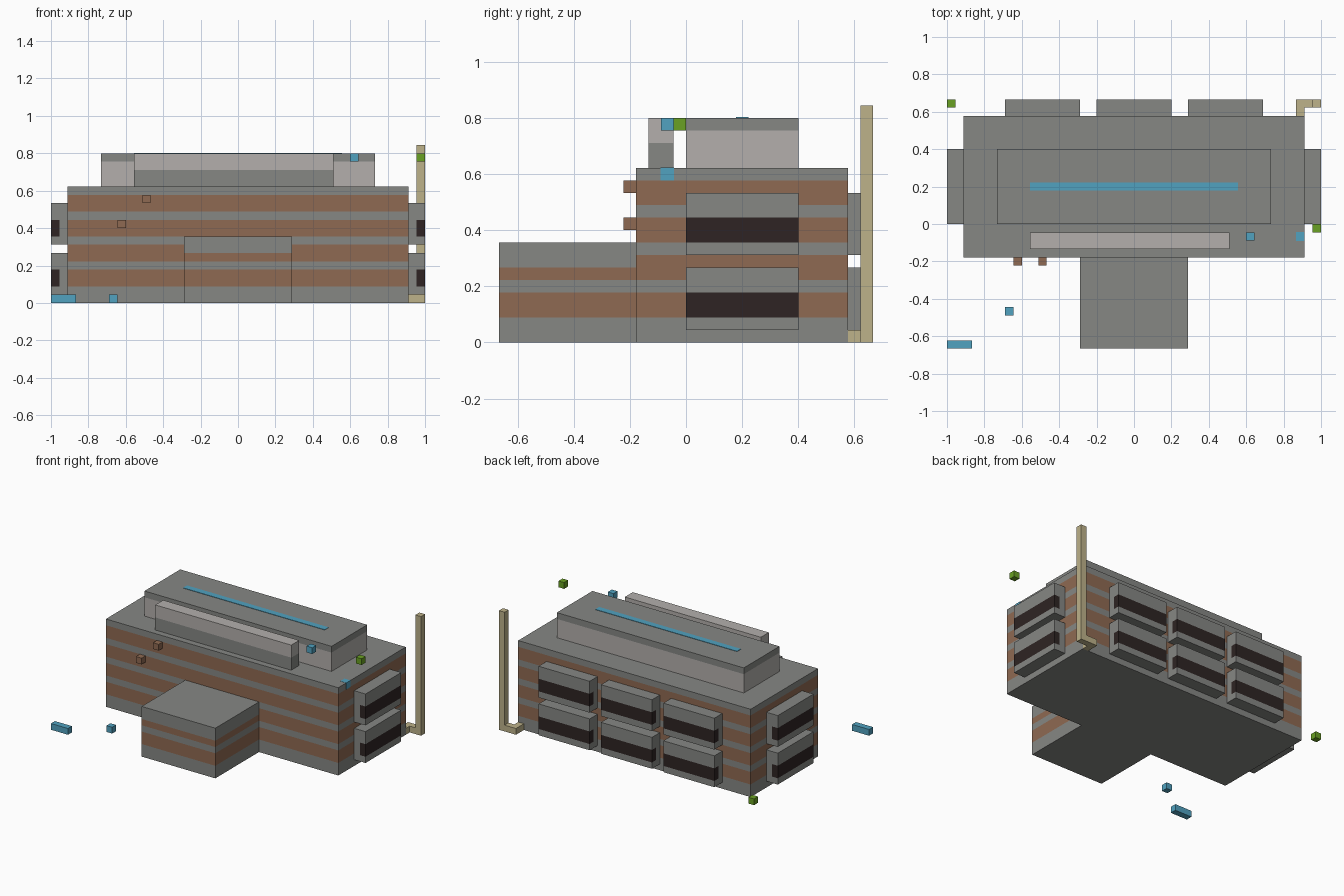
import bpy
import bmesh
from mathutils import Vector

cube = bpy.data.objects.get("Cube")
if cube:
    bpy.data.objects.remove(cube, do_unlink=True)

# The building sits on a block grid, 45 wide, 30 deep and 19 high
U = 2 / 45
ORIGIN = Vector((-1, -15 * U, 0))


def material(name, rgb):
    linear = [((c / 255 + 0.055) / 1.055) ** 2.4 for c in rgb] + [1]
    mat = bpy.data.materials.new(name)
    mat.use_nodes = True
    mat.diffuse_color = linear
    mat.node_tree.nodes["Principled BSDF"].inputs["Base Color"].default_value = linear
    return mat


GREY = material("concrete grey", (134, 135, 132))
BROWN = material("brick brown", (143, 106, 82))
LIGHT = material("pale grey", (179, 175, 172))
DARK = material("dark glass", (46, 36, 35))
BLUE = material("blue", (81, 162, 192))
GREEN = material("green", (106, 161, 35))
TAN = material("tan", (189, 178, 138))


def block(name, x, y, z, base, band=None, bands=(), skin=None):
    """Box between grid lines; bands of height take a second material,
    limited to the outer side of the skin plane (axis, position, sign)."""
    bm = bmesh.new()
    bmesh.ops.create_cube(bm, size=1)
    for v in bm.verts:
        v.co = [r[0] if c < 0 else r[1] for c, r in zip(v.co, (x, y, z))]

    cuts = [(2, h) for pair in bands for h in pair]
    if skin:
        cuts.append(skin[:2])
    for axis, pos in cuts:
        co, no = Vector(), Vector()
        co[axis], no[axis] = pos, 1
        bmesh.ops.bisect_plane(bm, geom=bm.verts[:] + bm.edges[:] + bm.faces[:],
                               plane_co=co, plane_no=no)

    for f in bm.faces:
        c = f.calc_center_median()
        outer = not skin or (c[skin[0]] - skin[1]) * skin[2] > 0
        f.material_index = int(outer and any(a < c.z < b for a, b in bands))
    for v in bm.verts:
        v.co = v.co * U + ORIGIN
    bmesh.ops.recalc_face_normals(bm, faces=bm.faces[:])

    mesh = bpy.data.meshes.new(name)
    bm.to_mesh(mesh)
    bm.free()
    mesh.materials.append(base)
    if band:
        mesh.materials.append(band)
    obj = bpy.data.objects.new(name, mesh)
    bpy.context.collection.objects.link(obj)
    return obj


def small_cube(name, x, y, z, mat, grow=0):
    block(name, *((c - grow, c + 1 + grow) for c in (x, y, z)), mat)


# Main building and front wing with brick bands
block("main_building", (2, 43), (11, 28), (0, 14), GREY, BROWN,
      [(h, h + 2) for h in (2, 5, 8, 11)])
block("front_wing", (16, 29), (0, 11), (0, 8), GREY, BROWN, [(2, 4), (5, 6)])

# Two floors of balconies with dark glass on the outer layer
for floor, z in (("lower", 1), ("upper", 7)):
    height, glass = (z, z + 5), [(z + 1, z + 3)]
    block(f"right_balcony_{floor}", (0, 2), (15, 24), height, GREY, DARK, glass, (0, 1, -1))
    block(f"left_balcony_{floor}", (43, 45), (15, 24), height, GREY, DARK, glass, (0, 44, 1))
    for i, x in enumerate((7, 18, 29)):
        block(f"back_balcony_{floor}_{i + 1}", (x, x + 9), (28, 30), height,
              GREY, DARK, glass, (1, 29, 1))

# Roof storey, its blue strip and the parapet in front of it
block("roof_storey", (6, 39), (15, 24), (14, 18), LIGHT, GREY, [(17, 18.1)])
block("roof_strip", (10, 35), (19, 20), (18, 18.06), BLUE)
block("roof_parapet", (10, 34), (12, 14), (14, 18), GREY, LIGHT, [(16, 18.1)])

# Pole with its bent foot
block("corner_pole", (44, 45), (29, 30), (0, 19), TAN)
block("pole_foot", (42, 44), (29, 30), (0, 1), TAN)
block("pole_foot_end", (42, 43), (28, 29), (0, 1), TAN)

# Small loose and attached blocks
block("ground_bar", (0, 3), (0, 1), (0, 1), BLUE)
small_cube("ground_cube", 7, 4, 0, BLUE)
small_cube("floating_blue_cube", 36, 13, 17, BLUE)
small_cube("roof_edge_light", 42, 13, 13, BLUE, 0.03)
small_cube("floating_green_cube", 44, 14, 17, GREEN)
small_cube("ground_green_cube", 0, 29, 0, GREEN)
small_cube("wall_brick_lower", 8, 10, 9, BROWN)
small_cube("wall_brick_upper", 11, 10, 12, BROWN)
